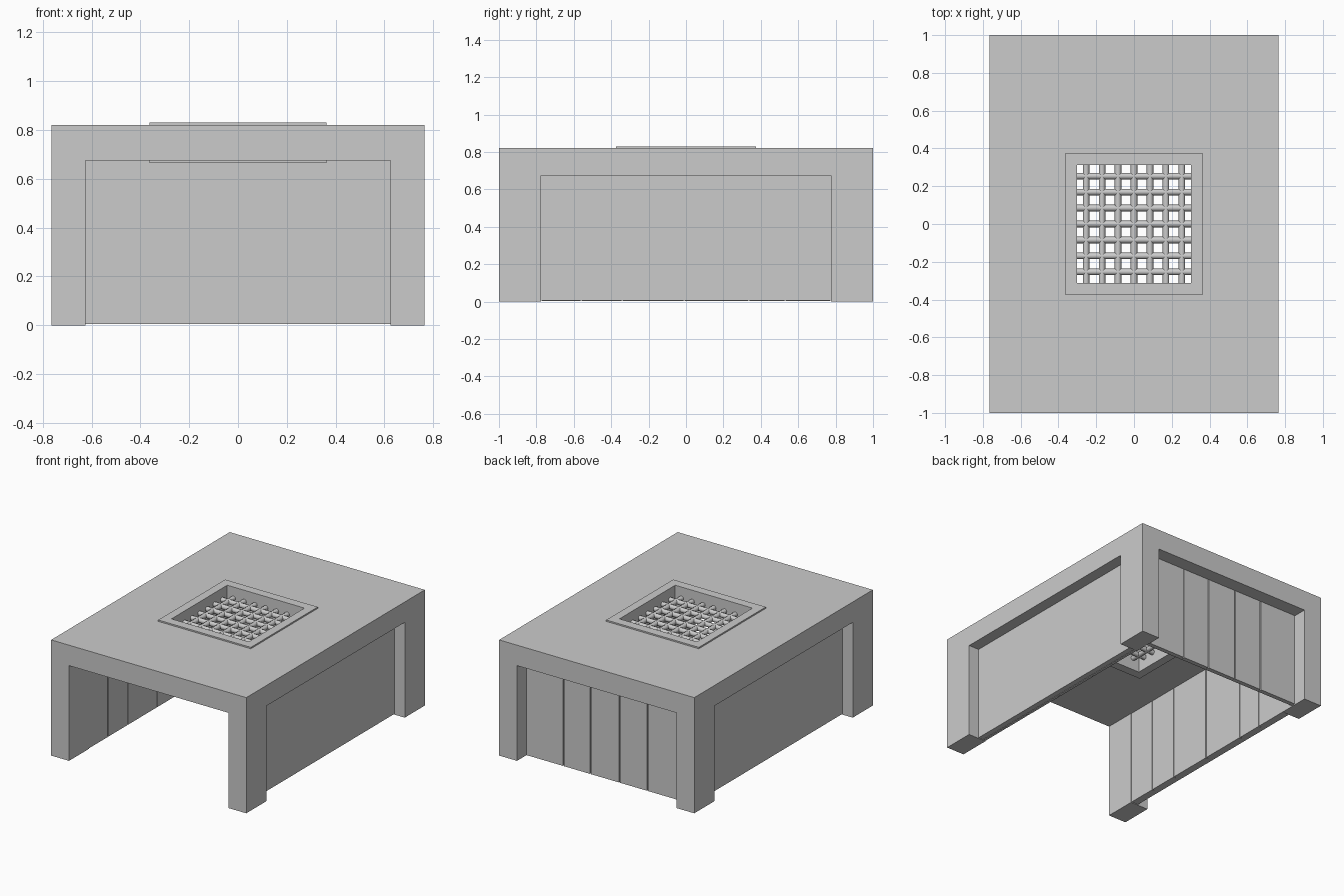
import bpy, math

if "Cube" in bpy.data.objects:
    bpy.data.objects.remove(bpy.data.objects["Cube"])


def box(name, x0, x1, y0, y1, z0, z1):
    bpy.ops.mesh.primitive_cube_add(size=1, location=((x0 + x1) / 2, (y0 + y1) / 2, (z0 + z1) / 2))
    ob = bpy.context.object
    ob.name = name
    ob.scale = (x1 - x0, y1 - y0, z1 - z0)
    bpy.ops.object.transform_apply(location=False, rotation=False, scale=True)
    return ob


def cut(ob, *cutters):
    for c in cutters:
        m = ob.modifiers.new("cut", 'BOOLEAN')
        m.operation = 'DIFFERENCE'
        m.solver = 'EXACT'
        m.object = c
        bpy.context.view_layer.objects.active = ob
        bpy.ops.object.modifier_apply(modifier=m.name)


W, D, H = 0.765, 1.0, 0.82        # half width, half depth, height
IX, IY, IZ = 0.625, 0.775, 0.675  # opening half width, half depth, height
GX, GY = 0.303, 0.312             # grate opening half sizes

# Cutters for the openings
tunnel_y = box("cutter_front_back", -IX, IX, -1.2, 1.2, -0.2, IZ)
tunnel_x = box("cutter_sides", -1, 1, -IY, IY, -0.2, IZ)
hatch = box("cutter_hatch", -GX, GX, -GY, GY, 0.5, 1)

# Main shell: roof slab on four corner posts
shell = box("shell", -W, W, -D, D, 0, H)
cut(shell, tunnel_y, tunnel_x, hatch)

# Thin rims around the roof opening, above and below
for name, z0, z1 in (("grate_rim_top", H - 0.002, 0.83), ("grate_rim_bottom", 0.665, IZ + 0.002)):
    cut(box(name, -0.363, 0.363, -0.375, 0.375, z0, z1), hatch)

for c in (tunnel_y, tunnel_x, hatch):
    bpy.data.objects.remove(c)


# Round grate bars crossing in the opening
def bar(name, loc, rot, length):
    bpy.ops.mesh.primitive_cylinder_add(vertices=8, radius=0.0175, depth=length, location=loc, rotation=rot)
    ob = bpy.context.object
    ob.name = name
    bpy.ops.object.shade_smooth_by_angle(angle=math.radians(50))


for k in range(-3, 4):
    p = k * 0.0845
    bar("grate_bar_long", (p, 0, 0.75), (math.pi / 2, 0, math.radians(0)), 2 * GY + 0.01)
    bar("grate_bar_cross", (0, p, 0.75), (0, math.pi / 2, 0), 2 * GX + 0.01)

# Side walls: plain recessed panel outside, uneven planks inside
GAP = 0.004
side_edges = (-IY, -0.56, -0.34, -0.01, 0.335, 0.53, IY)
for side, s in (("left", -1), ("right", 1)):
    xs = sorted((s * 0.645, s * 0.684))
    box(side + "_panel", *xs, -IY, IY, 0.005, IZ)
    xs = sorted((s * 0.627, s * 0.646))
    for a, b in zip(side_edges, side_edges[1:]):
        box(side + "_plank", *xs, a + GAP, b - GAP, 0.002, IZ)

# Back wall: backing panel with planks on the outside
box("back_panel", -IX, IX, 0.87, 0.888, 0.005, IZ)
back_edges = (-IX, -0.33, -0.11, 0.118, 0.33, IX)
for a, b in zip(back_edges, back_edges[1:]):
    box("back_plank", a + GAP, b - GAP, 0.886, 0.902, 0.005, IZ)
